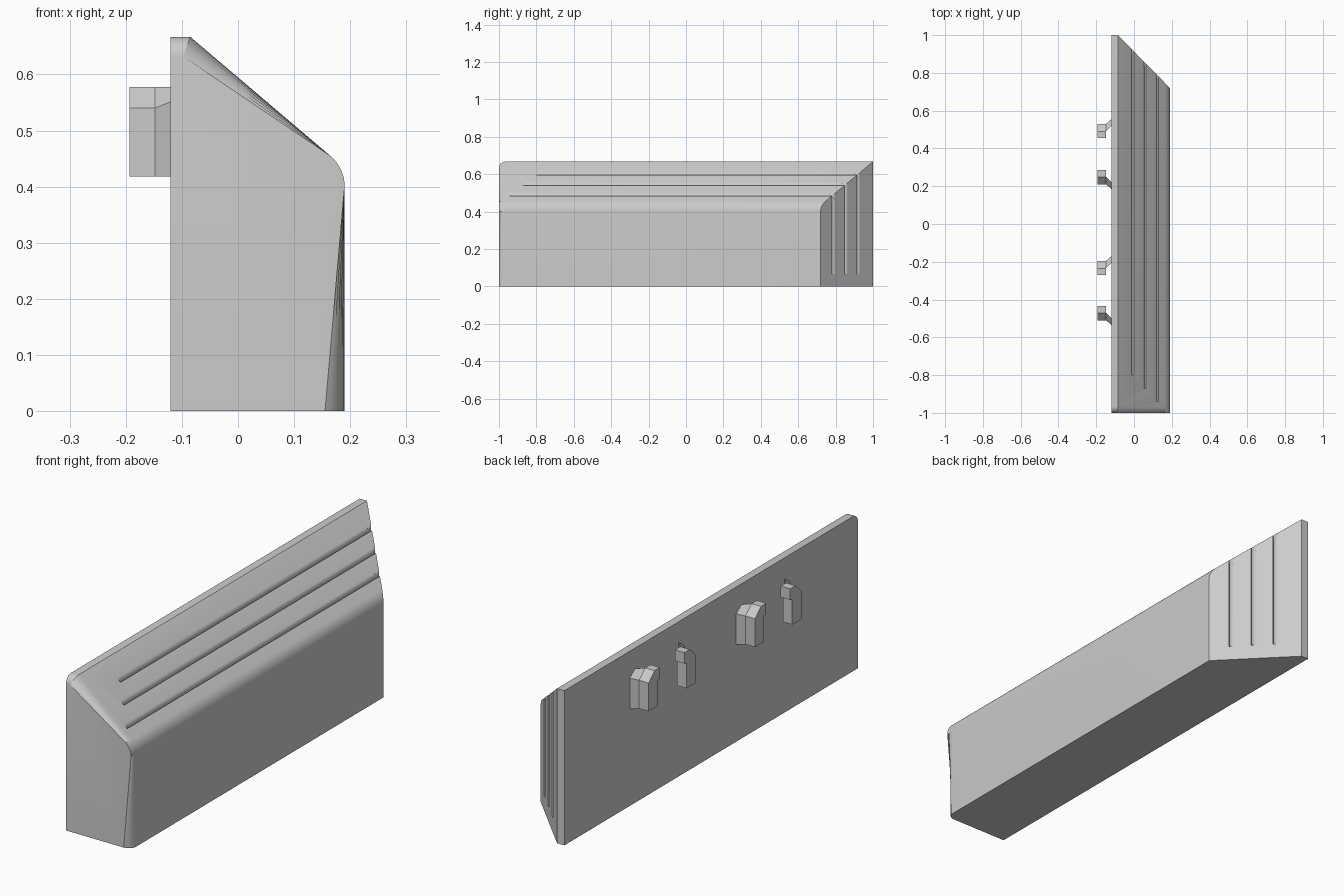
import bpy, bmesh, math
from mathutils import Vector

cube = bpy.data.objects.get("Cube")
if cube:
    bpy.data.objects.remove(cube)

grey = bpy.data.materials.new("plain grey")
grey.use_nodes = True
grey.diffuse_color = (0.6, 0.6, 0.6, 1)
grey.node_tree.nodes["Principled BSDF"].inputs["Base Color"].default_value = (0.6, 0.6, 0.6, 1)


def add_prism(bm, bottom, top):
    """Closed solid between two matching loops of points."""
    a = [bm.verts.new(p) for p in bottom]
    b = [bm.verts.new(p) for p in top]
    bm.faces.new(a)
    bm.faces.new(b)
    for i in range(len(a)):
        j = (i + 1) % len(a)
        bm.faces.new((a[i], a[j], b[j], b[i]))


def make_object(name, bm):
    bmesh.ops.recalc_face_normals(bm, faces=bm.faces[:])
    mesh = bpy.data.meshes.new(name)
    bm.to_mesh(mesh)
    bm.free()
    obj = bpy.data.objects.new(name, mesh)
    bpy.context.collection.objects.link(obj)
    mesh.materials.append(grey)
    return obj


# Key lines of the casing
BACK, FACE, LIP, TOP = -0.12, 0.19, -0.085, 0.667
slope_dir = Vector((0.763, 0, -0.647))
slope_out = Vector((0.647, 0, 0.763))
mitre_dir = Vector((0.275, -0.28, 0)).normalized()
mitre_out = Vector((0.28, 0.275, 0)).normalized()

# Casing: side profile with a rounded shoulder, swept along y
R = 0.07
profile = [(BACK, 0), (FACE, 0)]
for i in range(9):
    a = math.radians(49.7 * i / 8)
    profile.append((FACE - R + R * math.cos(a), 0.401 + R * math.sin(a)))
profile += [(LIP, TOP), (BACK, TOP)]
bm = bmesh.new()
add_prism(bm, [(x, -1, z) for x, z in profile], [(x, 1, z) for x, z in profile])

# Round the front edges, leaving the bottom and wall side sharp
rim = []
for e in bm.edges:
    mid = (e.verts[0].co + e.verts[1].co) / 2
    if mid.y < -0.99 and mid.z > 0.01 and mid.x > BACK + 0.001:
        rim.append(e)
bmesh.ops.bevel(bm, geom=rim, offset=0.035, segments=6, profile=0.5,
                affect='EDGES', clamp_overlap=False)

# Mitre the far end and close it
bmesh.ops.recalc_face_normals(bm, faces=bm.faces[:])
bmesh.ops.bisect_plane(bm, geom=bm.verts[:] + bm.edges[:] + bm.faces[:], dist=1e-5,
                       plane_co=(LIP, 1, 0), plane_no=mitre_out, clear_outer=True)
bmesh.ops.holes_fill(bm, edges=[e for e in bm.edges if e.is_boundary], sides=0)
casing = make_object("casing", bm)


# Grooves: rounded on the upper side, with a square lip on the lower side
def groove_cutter(lip, along, out, start, end):
    r = 0.024
    section = [(-r, 0.012)]
    for i in range(8):
        a = math.radians(4 + 76 * i / 7)
        section.append((r * math.sin(a) - r, r * math.cos(a) - r))
    section += [(0, -r * 0.88), (0, 0.012)]
    pts = [lip + along * u + out * n for u, n in section]
    bm = bmesh.new()
    add_prism(bm, [p + start for p in pts], [p + end for p in pts])
    return make_object("groove_cutter", bm)


cutters = []
for z, y_start in ((0.595, -0.80), (0.54, -0.87), (0.484, -0.94)):
    x = LIP + (TOP - z) * 0.763 / 0.647
    y = 1 - (x - LIP) * 0.28 / 0.275
    cutters.append(groove_cutter(Vector((x, 0, z)), slope_dir, slope_out,
                                 Vector((0, y_start, 0)), Vector((0, 1.1, 0))))
    cutters.append(groove_cutter(Vector((x, y, 0)), mitre_dir, mitre_out,
                                 Vector((0, 0, 0.065)), Vector((0, 0, 0.8))))
bpy.context.view_layer.objects.active = casing
casing.select_set(True)
for c in cutters:
    m = casing.modifiers.new("groove", 'BOOLEAN')
    m.operation = 'DIFFERENCE'
    m.solver = 'EXACT'
    m.object = c
    bpy.ops.object.modifier_apply(modifier=m.name)
for c in cutters:
    bpy.data.objects.remove(c)
bpy.ops.object.shade_smooth_by_angle(angle=math.radians(30))
casing.select_set(False)


# Mounting clips on the wall side, in mirrored pairs
def clip(name, y0, side):
    bm = bmesh.new()

    def block(corners, low):
        add_prism(bm, [(x, y0 + side * t, low) for x, t, z in corners],
                  [(x, y0 + side * t, z) for x, t, z in corners])

    out, root, base, high, cham = -0.193, -0.148, BACK + 0.002, 0.578, 0.54
    # hooked flange, chamfered head and slanted neck
    block([(out, -0.036, high), (out, 0, high), (root, 0, high), (root, -0.036, high)], 0.53)
    block([(out, -0.022, 0.53), (out, 0, 0.53), (root, 0, 0.53), (root, -0.022, 0.53)], 0.418)
    block([(out, 0, high), (out, 0.04, cham), (root, 0.04, cham), (root, 0, high)], 0.418)
    block([(root, 0, high), (root, 0.04, cham), (base, 0.066, 0.552), (base, 0.03, high)], 0.418)
    make_object(name, bm)


for name, y0, side in (("clip_rear_outer", 0.49, 1), ("clip_rear_inner", 0.25, -1),
                       ("clip_front_inner", -0.235, 1), ("clip_front_outer", -0.47, -1)):
    clip(name, y0, side)
